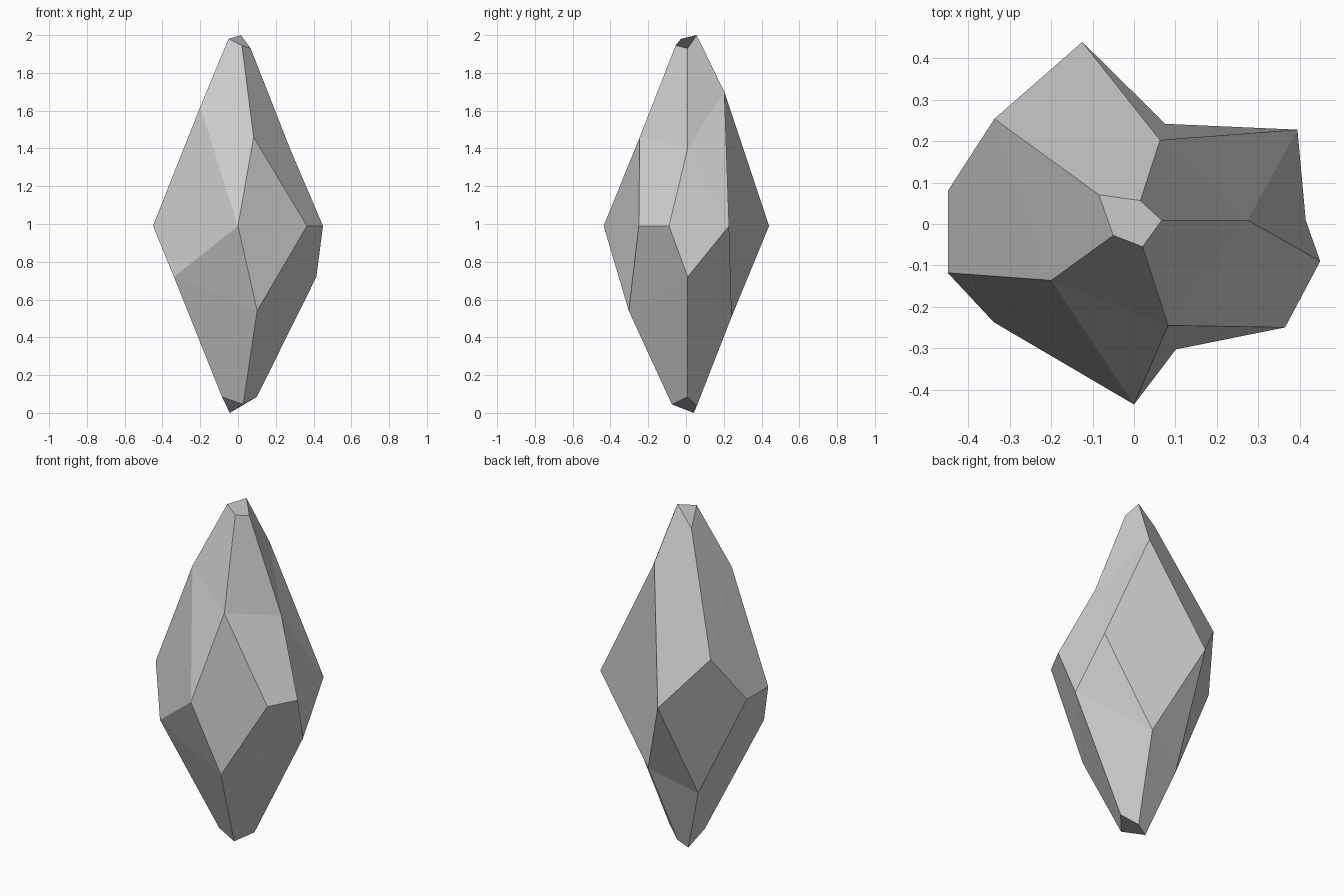
import bpy, bmesh
from math import cos, sin, radians

if "Cube" in bpy.data.objects:
    bpy.data.objects.remove(bpy.data.objects["Cube"])

CENTRE_Y = 0.009

# Five-sided rings: (radius, height) at 72 degree steps, from +x
top_tip = [(.067, 1.93), (.05, 2.0), (.105, 1.89), (.062, 1.98), (.067, 1.945)]
upper = [(.275, 1.40), (.204, 1.70), (.417, 1.26), (.247, 1.62), (.267, 1.46)]
lower = [(.415, .72), (.245, .51), (.215, .39), (.419, .72), (.328, .54)]
bottom_tip = [(.10, .085), (.05, .035), (.054, 0.0), (.105, .085), (.088, .045)]

# Girdle corners between neighbouring ribs (one point, or a short edge)
girdle = [
    [(.395, .228)],
    [(-.125, .44)],
    [(-.45, .08), (-.45, -.118)],
    [(0, -.436)],
    [(.365, -.25), (.45, -.09)],
]
GIRDLE_Z = 0.99

bm = bmesh.new()


def ring(points):
    return [bm.verts.new((r * cos(radians(72 * i)),
                          CENTRE_Y + r * sin(radians(72 * i)), z))
            for i, (r, z) in enumerate(points)]


T, U, L, B = (ring(p) for p in (top_tip, upper, lower, bottom_tip))
G = [[bm.verts.new((x, y, GIRDLE_Z)) for x, y in pts] for pts in girdle]

# Facets of each fifth of the crystal
for i in range(5):
    j = (i + 1) % 5
    bm.faces.new([T[i], U[i], U[j], T[j]])            # long crown facet
    bm.faces.new([U[i], *G[i], U[j]])                 # crown to girdle
    bm.faces.new([U[i], G[i - 1][-1], L[i], G[i][0]])  # kite on each rib
    bm.faces.new([L[i], L[j], *reversed(G[i])])       # girdle to base
    bm.faces.new([L[i], B[i], B[j], L[j]])            # long base facet

# Cut tips
bm.faces.new(T)
bm.faces.new(B)
bmesh.ops.recalc_face_normals(bm, faces=bm.faces)

mesh = bpy.data.meshes.new("crystal")
bm.to_mesh(mesh)
bm.free()
crystal = bpy.data.objects.new("crystal", mesh)
bpy.context.collection.objects.link(crystal)
